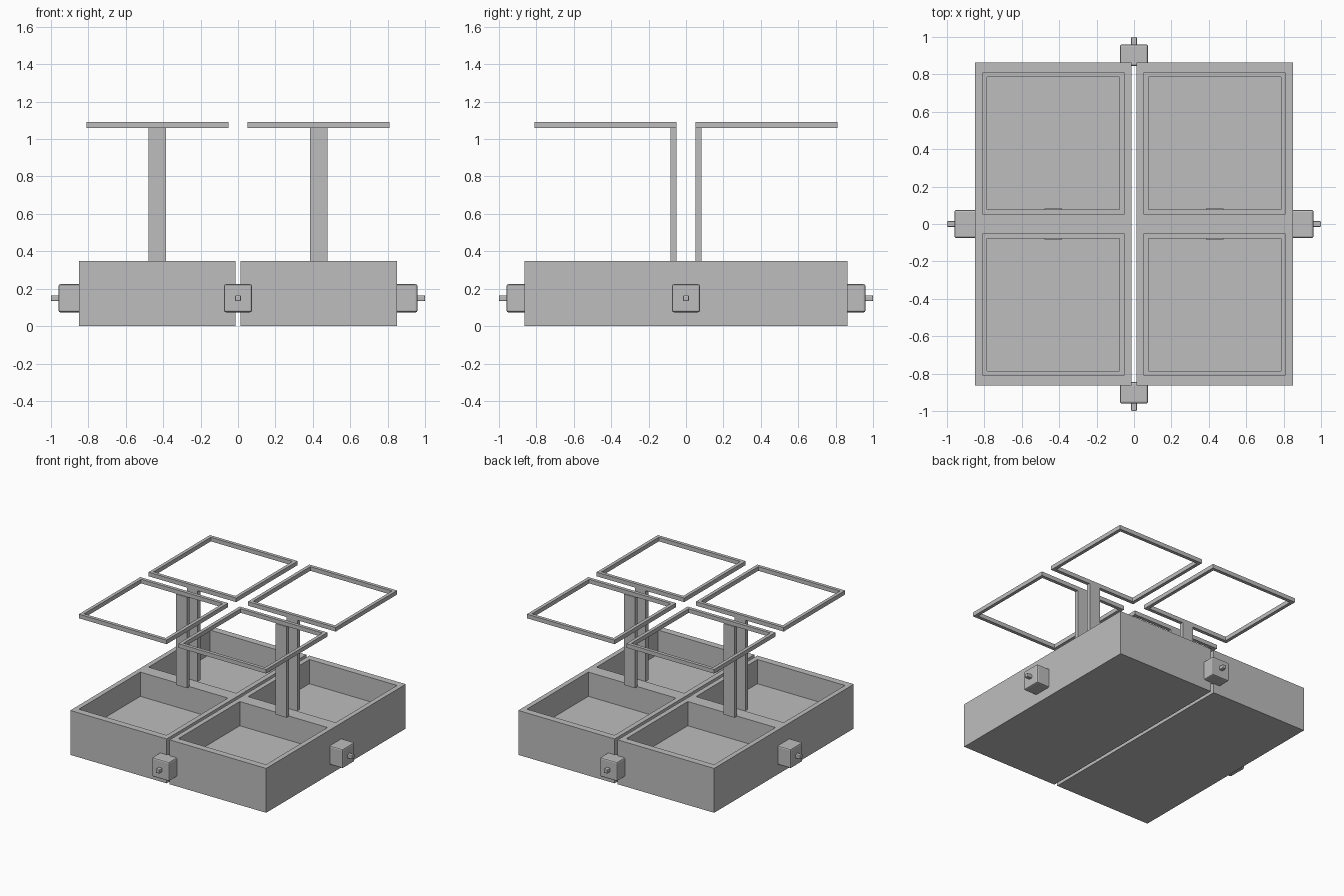
import bpy, bmesh
from mathutils import Vector, Matrix

cube = bpy.data.objects.get("Cube")
if cube:
    bpy.data.objects.remove(cube, do_unlink=True)

grey = bpy.data.materials.new("plain grey")
grey.use_nodes = True
GREY = (0.515, 0.515, 0.515, 1)
grey.diffuse_color = GREY
grey.node_tree.nodes["Principled BSDF"].inputs["Base Color"].default_value = GREY

# Main dimensions
GAP, TRAY_X, TRAY_Y, TRAY_TOP = 0.013, 0.849, 0.864, 0.348
IN, OUT = 0.051, 0.811            # pocket and frame extents from the centre
FLOOR_DEPTH = 0.19
FRAME_LOW, FRAME_TOP, FRAME_WIDTH = 1.06, 1.092, 0.037


def add_box(bm, lo, hi):
    lo, hi = Vector(lo), Vector(hi)
    m = Matrix.Translation((lo + hi) / 2) @ Matrix.Diagonal((*(hi - lo), 1))
    return bmesh.ops.create_cube(bm, size=1, matrix=m)["verts"]


def bevel(bm, verts, width):
    edges = list({e for v in verts for e in v.link_edges})
    bmesh.ops.bevel(bm, geom=edges, offset=width, segments=2,
                    profile=0.5, affect='EDGES')


def finish(bm, name):
    bmesh.ops.recalc_face_normals(bm, faces=bm.faces)
    mesh = bpy.data.meshes.new(name)
    bm.to_mesh(mesh)
    bm.free()
    mesh.materials.append(grey)
    obj = bpy.data.objects.new(name, mesh)
    bpy.context.collection.objects.link(obj)
    return obj


def span(sign, a, b):
    return sorted((sign * a, sign * b))


def make_tray(side, sx):
    """Solid block with two rectangular pockets sunk into its top."""
    x0, x1 = span(sx, GAP, TRAY_X)
    bm = bmesh.new()
    add_box(bm, (x0, -TRAY_Y, 0), (x1, TRAY_Y, TRAY_TOP))
    cuts = [((sx * v, 0, 0), (1, 0, 0)) for v in (IN, OUT)]
    cuts += [((0, s * v, 0), (0, 1, 0)) for s in (-1, 1) for v in (IN, OUT)]
    for co, no in cuts:
        bmesh.ops.bisect_plane(bm, geom=bm.verts[:] + bm.edges[:] + bm.faces[:],
                               plane_co=co, plane_no=no)
    pockets = []
    for f in bm.faces:
        c = f.calc_center_median()
        if f.normal.z > 0.9 and IN < abs(c.x) < OUT and IN < abs(c.y) < OUT:
            pockets.append(f)
    bmesh.ops.inset_individual(bm, faces=pockets, thickness=0, depth=-FLOOR_DEPTH)
    bmesh.ops.dissolve_limit(bm, angle_limit=0.01, verts=bm.verts, edges=bm.edges)
    finish(bm, side + "_tray")


def make_frame(name, sx, sy):
    """Flat square ring: a plate with its middle bridged through."""
    (x0, x1), (y0, y1) = span(sx, IN, OUT), span(sy, IN, OUT)
    bm = bmesh.new()
    add_box(bm, (x0, y0, FRAME_LOW), (x1, y1, FRAME_TOP))
    caps = [f for f in bm.faces if abs(f.normal.z) > 0.9]
    bmesh.ops.inset_individual(bm, faces=caps, thickness=FRAME_WIDTH)
    rims = [e for f in caps for e in f.edges]
    bmesh.ops.delete(bm, geom=caps, context='FACES_ONLY')
    bmesh.ops.bridge_loops(bm, edges=rims)
    finish(bm, name + "_frame")


def make_post(name, sx, sy):
    x0, x1 = span(sx, 0.385, 0.478)
    y0, y1 = span(sy, IN, 0.083)
    bm = bmesh.new()
    add_box(bm, (x0, y0, TRAY_TOP), (x1, y1, FRAME_LOW))
    finish(bm, name + "_post")


def make_connector(name, quarter_turns):
    """Rounded block with a small square stub, turned to each side."""
    bm = bmesh.new()
    h, z = 0.075, 0.149
    inner = 0.845 if quarter_turns % 2 else 0.83
    bevel(bm, add_box(bm, (inner, -h, z - h), (0.96, h, z + h)), 0.01)
    s = 0.015
    bevel(bm, add_box(bm, (0.95, -s, z - s), (1.0, s, z + s)), 0.005)
    turn = Matrix.Rotation(quarter_turns * 1.5707963, 4, 'Z')
    bmesh.ops.transform(bm, matrix=turn, verts=bm.verts)
    finish(bm, name + "_connector")


# Trays, posts and raised frames
for side, sx in (("left", 1), ("right", -1)):
    make_tray(side, sx)
    for end, sy in (("front", -1), ("back", 1)):
        make_frame(f"{end}_{side}", sx, sy)
        make_post(f"{end}_{side}", sx, sy)

# One connector on each side
for turns, name in enumerate(("left", "back", "right", "front")):
    make_connector(name, turns)
